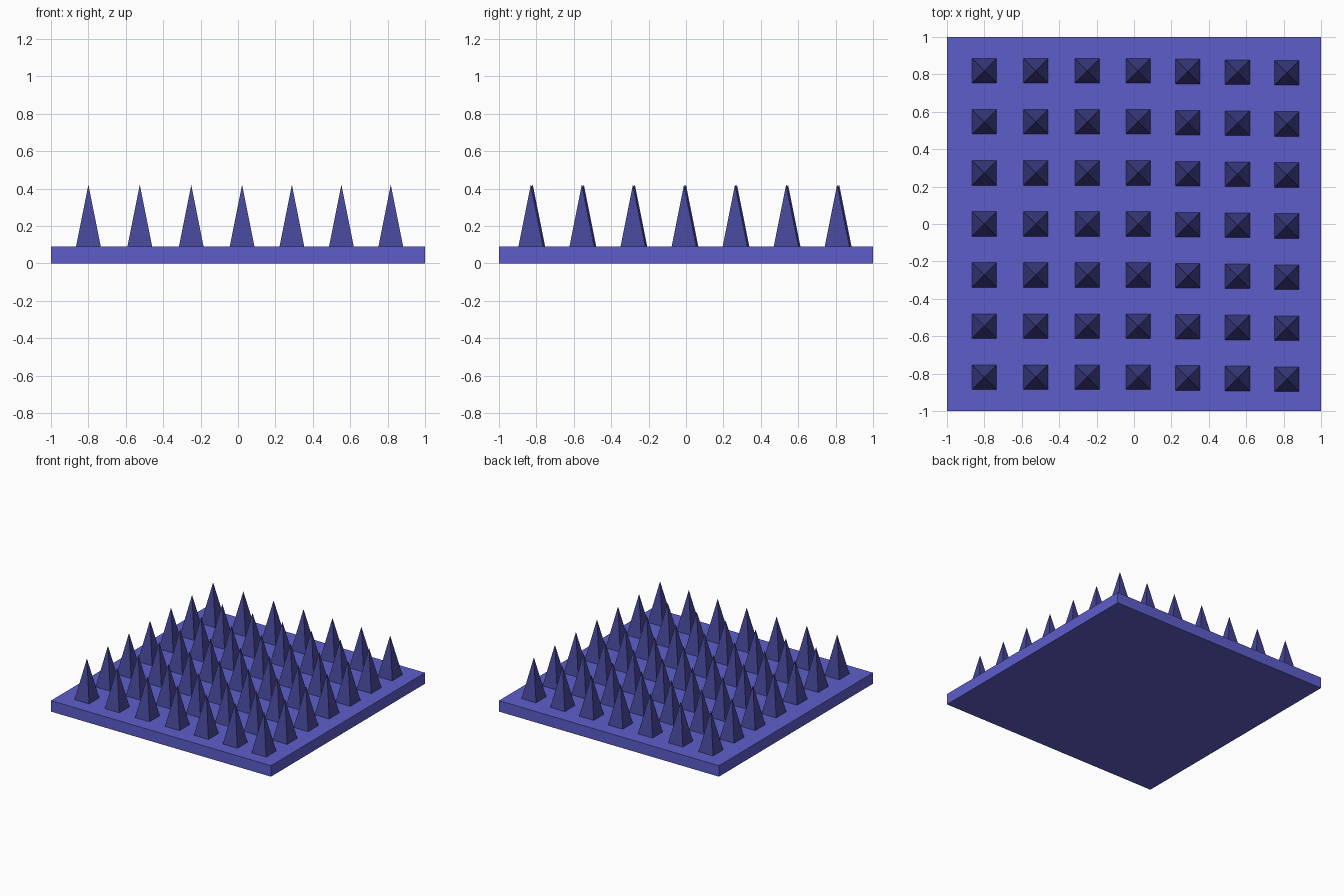
import bpy, math

if "Cube" in bpy.data.objects:
    bpy.data.objects.remove(bpy.data.objects["Cube"])


def material(name, color):
    m = bpy.data.materials.new(name)
    m.diffuse_color = (*color, 1)
    m.use_nodes = True
    m.node_tree.nodes["Principled BSDF"].inputs["Base Color"].default_value = m.diffuse_color
    return m


slab_blue = material("slab_blue", (0.11, 0.11, 0.60))
spike_blue = material("spike_blue", (0.06, 0.06, 0.31))

SLAB_TOP, TIP, HALF = 0.09, 0.42, 0.066

# Base slab
bpy.ops.mesh.primitive_cube_add(size=1, location=(0, 0, SLAB_TOP / 2))
slab = bpy.context.object
slab.name = "base_slab"
slab.scale = (2, 2, SLAB_TOP)
slab.data.materials.append(slab_blue)

# One four-sided spike mesh, shared by every spike
verts = [(-HALF, -HALF, 0), (HALF, -HALF, 0), (HALF, HALF, 0), (-HALF, HALF, 0),
         (0, 0, TIP - SLAB_TOP)]
faces = [(3, 2, 1, 0)] + [(i, (i + 1) % 4, 4) for i in range(4)]
spike_mesh = bpy.data.meshes.new("spike")
spike_mesh.from_pydata(verts, [], faces)
spike_mesh.materials.append(spike_blue)

# Spike grid: column x positions, each with a slight y drift
columns = [(-0.80, 0.0), (-0.525, 0.0), (-0.25, 0.0), (0.022, 0.0),
           (0.288, -0.004), (0.553, -0.007), (0.817, -0.011)]
for c, (x, drift) in enumerate(columns):
    for r in range(7):
        spike = bpy.data.objects.new(f"spike_{c + 1}_{r + 1}", spike_mesh)
        spike.location = (x, (r - 3) * 0.273 + drift, SLAB_TOP)
        bpy.context.collection.objects.link(spike)
